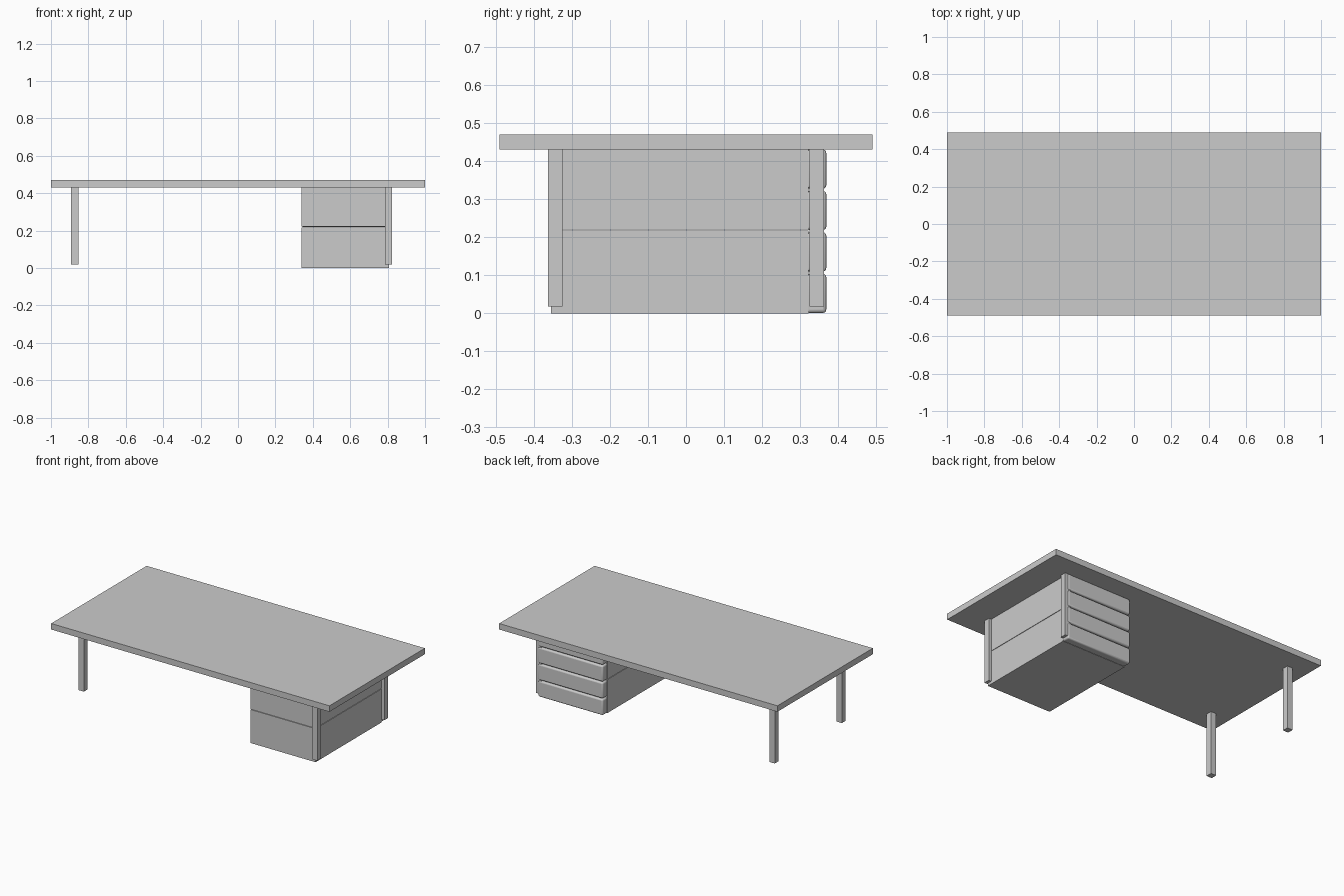
import bpy

if "Cube" in bpy.data.objects:
    bpy.data.objects.remove(bpy.data.objects["Cube"])


def box(name, lo, hi, bevel=0.0):
    """Box between two corners, with optional rounded edges."""
    size = [b - a for a, b in zip(lo, hi)]
    centre = [(a + b) / 2 for a, b in zip(lo, hi)]
    bpy.ops.mesh.primitive_cube_add(size=1, location=centre)
    ob = bpy.context.object
    ob.name = name
    ob.scale = size
    bpy.ops.object.transform_apply(location=False, rotation=False, scale=True)
    if bevel:
        mod = ob.modifiers.new("rounded_edges", 'BEVEL')
        mod.width = bevel
        mod.segments = 3
        bpy.ops.object.shade_smooth_by_angle()
    return ob


# Table top
box("table_top", (-1, -0.49, 0.431), (1, 0.49, 0.47))

# Four square legs
for side, x in (("left", -0.873), ("right", 0.805)):
    for end, y in (("front", -0.344), ("back", 0.344)):
        box(f"{side}_{end}_leg", (x - 0.0195, y - 0.0195, 0.018),
            (x + 0.0195, y + 0.0195, 0.431))

# Cabinet body in two halves with a thin seam between
x0, x1 = 0.34, 0.806
box("cabinet_lower", (x0, -0.355, 0), (x1, 0.322, 0.2175))
box("cabinet_upper", (x0, -0.355, 0.2205), (x1, 0.322, 0.431))

# Four rounded drawer fronts facing the back
pitch = 0.109
for i in range(4):
    z = 0.001 + i * pitch
    box(f"drawer_front_{i + 1}", (x0, 0.316, z),
        (x1, 0.369, min(z + 0.103, 0.431)), bevel=0.009)
